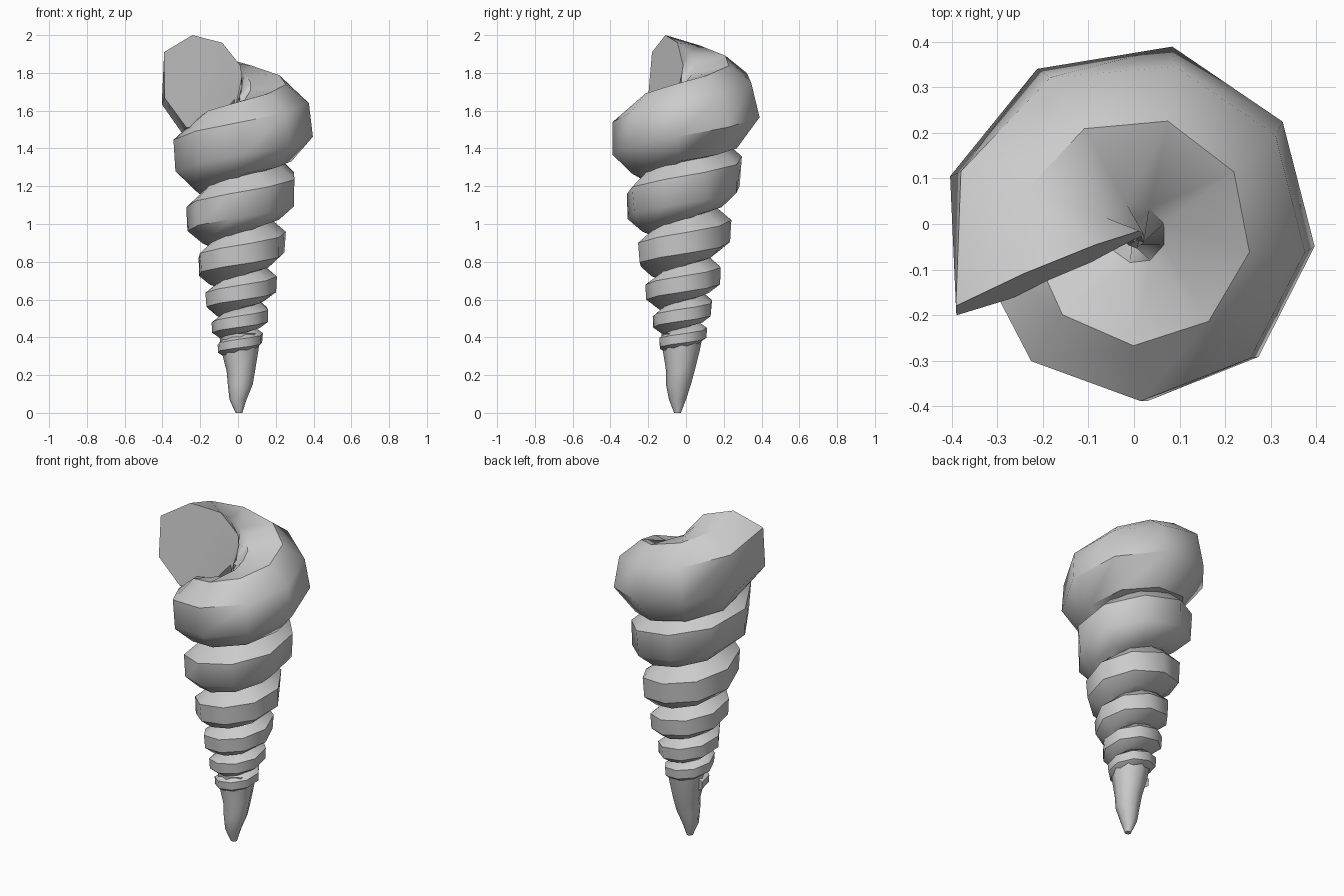
import bpy, bmesh, math

if "Cube" in bpy.data.objects:
    bpy.data.objects.remove(bpy.data.objects["Cube"])

AX, AY = 0.005, -0.025         # winding axis
RATIO = 0.76                   # height shrink per turn
STEP = math.radians(41.4)      # turn per ring
END = math.radians(203)        # direction of the opening
RINGS = 54
# outlines (distance from axis, height) with the ring index where each applies
OUTLINES = [
    (0, [(0.26, 2.0), (0.425, 1.91), (0.432, 1.67), (0.31, 1.51),
         (0.15, 1.53), (0.03, 1.66), (-0.01, 1.84), (0.09, 1.96)]),
    (3, [(0.28, 2.02), (0.41, 1.92), (0.455, 1.72), (0.32, 1.54),
         (0.15, 1.54), (0.0, 1.66), (-0.03, 1.84), (0.07, 1.98)]),
    (8, [(0.29, 2.06), (0.44, 1.92), (0.43, 1.70), (0.31, 1.59),
         (0.15, 1.56), (0.0, 1.66), (-0.03, 1.84), (0.07, 2.02)]),
    (99, [(0.29, 2.06), (0.44, 1.92), (0.43, 1.70), (0.31, 1.59),
          (0.15, 1.56), (0.0, 1.66), (-0.03, 1.84), (0.07, 2.02)])]


def outline_at(k):
    for (k0, a), (k1, b) in zip(OUTLINES, OUTLINES[1:]):
        if k <= k1:
            f = (k - k0) / (k1 - k0)
            return [(p[0] + (q[0] - p[0]) * f, p[1] + (q[1] - p[1]) * f)
                    for p, q in zip(a, b)]


def make_object(name, rings):
    bm = bmesh.new()
    loops = [[bm.verts.new(p) for p in ring] for ring in rings]
    for a, b in zip(loops, loops[1:]):
        n = len(a)
        for i in range(n):
            j = (i + 1) % n
            bm.faces.new((a[i], a[j], b[j], b[i]))
    bm.faces.new(loops[0])
    bm.faces.new(loops[-1])
    bmesh.ops.recalc_face_normals(bm, faces=bm.faces)
    mesh = bpy.data.meshes.new(name)
    bm.to_mesh(mesh)
    bm.free()
    ob = bpy.data.objects.new(name, mesh)
    bpy.context.collection.objects.link(ob)
    bpy.ops.object.select_all(action='DESELECT')
    ob.select_set(True)
    bpy.context.view_layer.objects.active = ob
    bpy.ops.object.shade_smooth_by_angle(angle=math.radians(46))
    return ob


# spiral tube, shrinking downwards from the opening
rings = []
for k in range(RINGS):
    a = END - k * STEP
    s = RATIO ** (k * STEP / math.tau)
    w = s ** 0.8
    ring = []
    for r, z in outline_at(k):
        t = 0.08 * (1.76 - z) * w      # slight lean of each ring
        r *= w
        ring.append((AX + r * math.cos(a) - t * math.sin(a),
                     AY + r * math.sin(a) + t * math.cos(a), z * s))
    rings.append(ring)
make_object("spiral_whorls", rings)

# pointed tip: (radius, height, x, y)
TIP = [(0.018, 0.0, 0.005, -0.045), (0.045, 0.07, 0.0, -0.045),
       (0.066, 0.15, 0.012, -0.04), (0.075, 0.22, 0.015, -0.03),
       (0.098, 0.33, 0.01, -0.025), (0.11, 0.42, 0.01, -0.02)]
make_object("pointed_tip", [
    [(x + r * math.cos(i * math.tau / 8), y + r * math.sin(i * math.tau / 8), z)
     for i in range(8)] for r, z, x, y in TIP])
